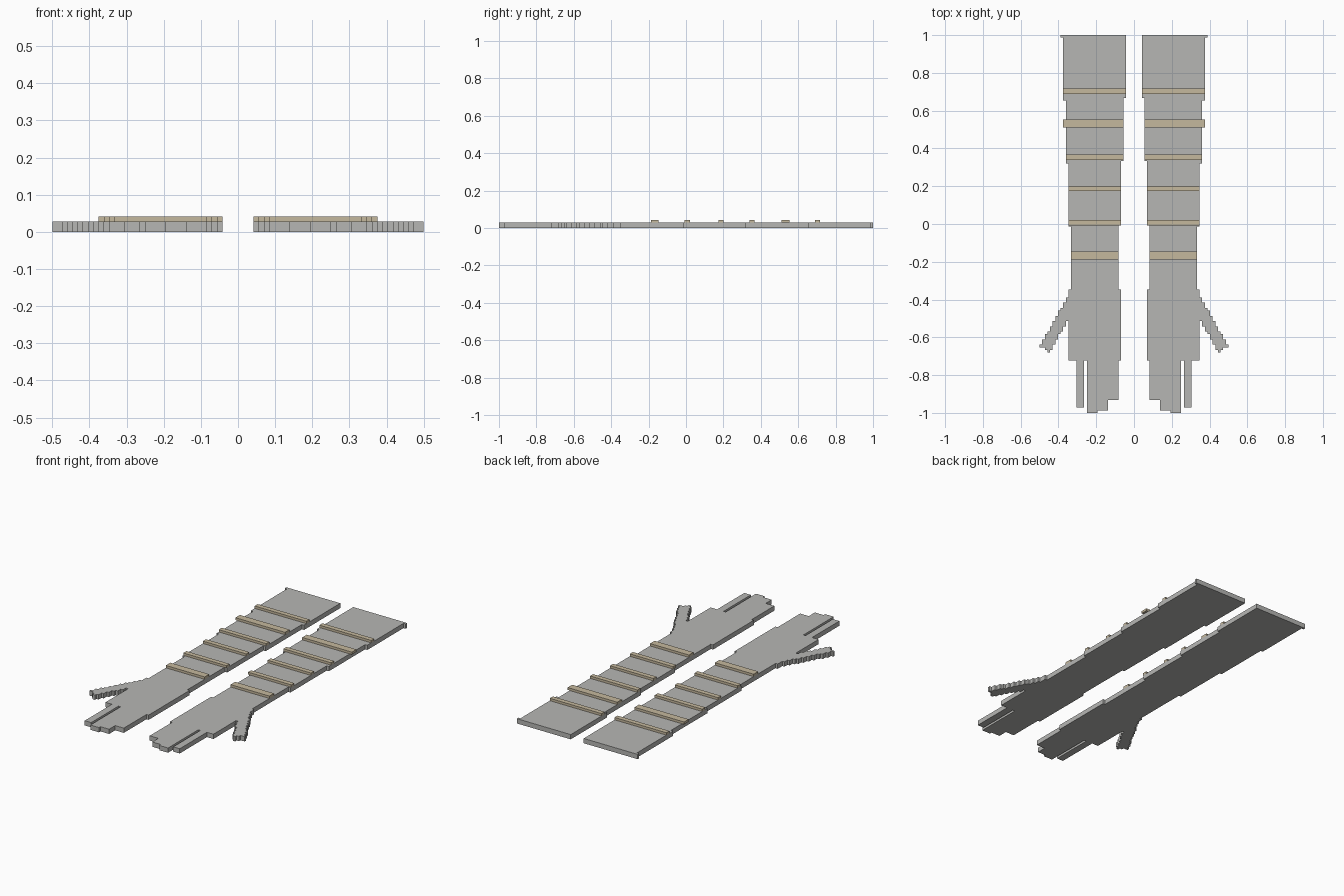
import bpy
import bmesh

UNIT = 1 / 72          # size of one stair step in the blocky outline
ARM_TOP = 2            # arm thickness, in steps
BAND_TOP = 3           # height of the raised bands, in steps

cube = bpy.data.objects.get("Cube")
if cube:
    bpy.data.objects.remove(cube, do_unlink=True)


def make_material(name, colour):
    mat = bpy.data.materials.new(name)
    mat.use_nodes = True
    mat.diffuse_color = colour
    mat.node_tree.nodes["Principled BSDF"].inputs["Base Color"].default_value = colour
    return mat


def extrude_outline(name, points, bottom, top, side, material):
    """Flat slab from a 2D outline; side is 1 or -1 to mirror it across x."""
    bm = bmesh.new()
    verts = [bm.verts.new((side * x * UNIT, y * UNIT, bottom * UNIT)) for x, y in points]
    face = bm.faces.new(verts)
    result = bmesh.ops.extrude_face_region(bm, geom=[face], use_keep_orig=True)
    moved = [v for v in result["geom"] if isinstance(v, bmesh.types.BMVert)]
    bmesh.ops.translate(bm, verts=moved, vec=(0, 0, (top - bottom) * UNIT))
    bmesh.ops.recalc_face_normals(bm, faces=bm.faces)
    mesh = bpy.data.meshes.new(name)
    bm.to_mesh(mesh)
    bm.free()
    mesh.materials.append(material)
    obj = bpy.data.objects.new(name, mesh)
    bpy.context.collection.objects.link(obj)
    return obj


def stair_outline(start_x, steps):
    """Turn (level, new x) steps into the corners of a right-angled outline."""
    points, x = [], start_x
    for y, new_x in steps:
        points += [(x, y), (new_x, y)]
        x = new_x
    return points


def thumb_level(start, i):
    return start - round(1.8 * i)


grey = make_material("stone grey", (0.47, 0.47, 0.455, 1))
tan = make_material("pale tan", (0.56, 0.48, 0.34, 1))

# Outer edge of the sleeve, from the shoulder lip down to the wrist
sleeve_outer = [(71, 27), (47, 26), (23, 25), (-1, 24), (-25, 25)]
# Thumb: outer stairs, blunt tip, inner stairs back to the palm
thumb = [(thumb_level(-28, i), 26 + i) for i in range(11)]
thumb += [(-47, 34), (-48, 33), (-49, 32)]
thumb += [(thumb_level(-37, i), 25 + i) for i in reversed(range(7))]
# Finger ends, with a slot beside the first finger
fingers = [(-52, 22), (-70, 19), (-52, 18), (-72, 14), (-71, 10), (-67, 6), (-52, 5)]
# Inner edge back up to the shoulder
sleeve_inner = [(-25, 6), (0, 5), (24, 4), (48, 3), (72, 28)]
arm_outline = stair_outline(28, sleeve_outer + thumb + fingers + sleeve_inner)

# Raised bands: inner x, outer x, lower y, width
bands = {
    "wrist_band": (6, 24, -13.5, 3),
    "forearm_band": (5, 25, -0.5, 2),
    "elbow_band": (5, 25, 12.5, 2),
    "lower_sleeve_band": (4, 26, 24.4, 2),
    "wide_sleeve_band": (4, 27, 36.8, 3),
    "shoulder_band": (3, 27, 49.6, 2),
}

for label, side in (("left", 1), ("right", -1)):
    extrude_outline(label + "_arm", arm_outline, 0, ARM_TOP, side, grey)
    for band, (x0, x1, y, width) in bands.items():
        corners = [(x0, y), (x1, y), (x1, y + width), (x0, y + width)]
        extrude_outline(label + "_" + band, corners, ARM_TOP, BAND_TOP, side, tan)
